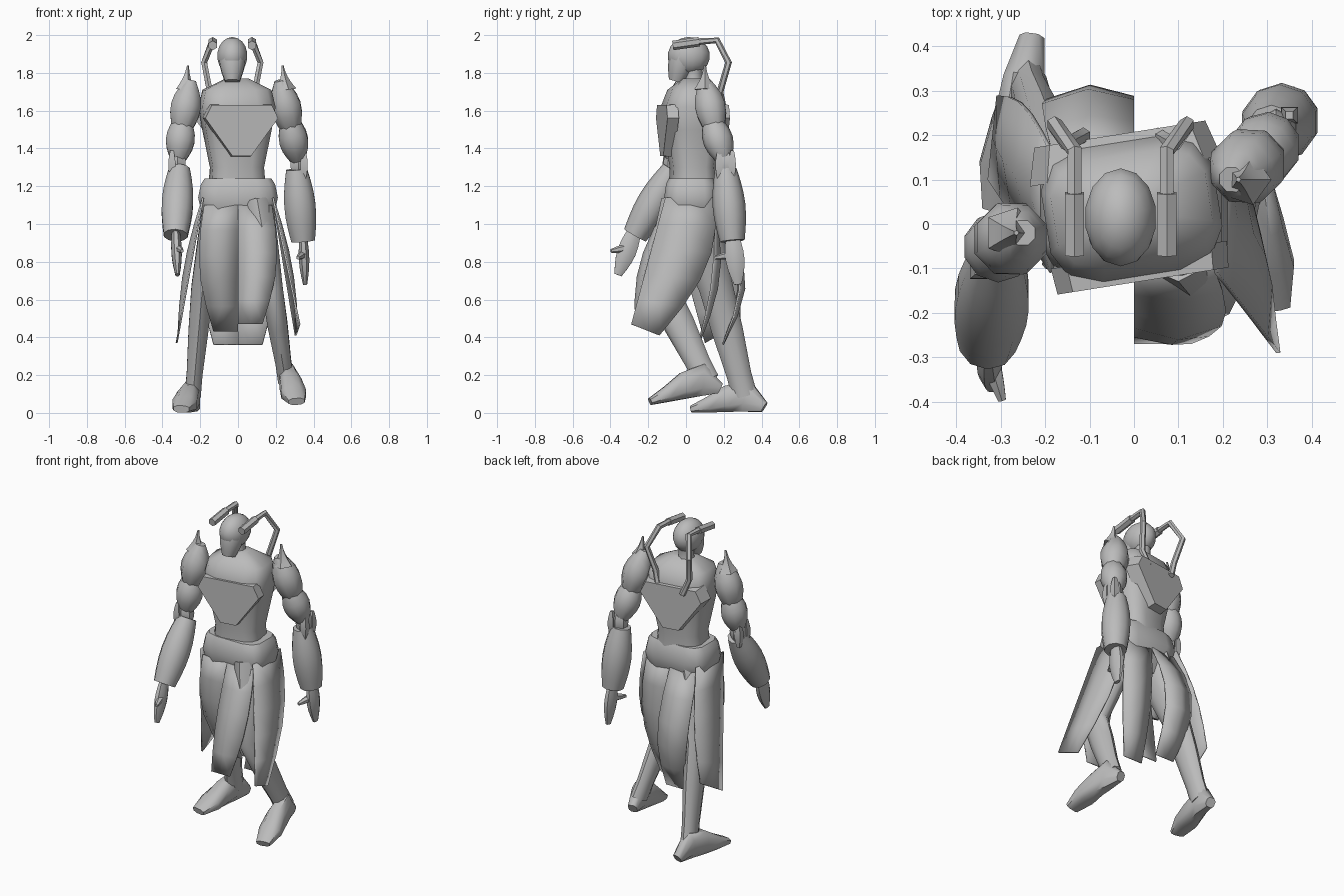
import bpy, bmesh, math
from mathutils import Vector, Matrix

if "Cube" in bpy.data.objects:
    bpy.data.objects.remove(bpy.data.objects["Cube"], do_unlink=True)

colour = (0.5, 0.5, 0.5, 1)
grey = bpy.data.materials.new("plain grey")
grey.use_nodes = True
grey.diffuse_color = colour
grey.node_tree.nodes["Principled BSDF"].inputs["Base Color"].default_value = colour


def finish(name, bm, angle=50):
    bmesh.ops.recalc_face_normals(bm, faces=bm.faces)
    mesh = bpy.data.meshes.new(name)
    bm.to_mesh(mesh)
    bm.free()
    obj = bpy.data.objects.new(name, mesh)
    bpy.context.collection.objects.link(obj)
    mesh.materials.append(grey)
    bpy.ops.object.select_all(action="DESELECT")
    obj.select_set(True)
    bpy.context.view_layer.objects.active = obj
    bpy.ops.object.shade_smooth_by_angle(angle=math.radians(angle))
    return obj


def bridge(bm, rings):
    """Join rings of vertices into a closed skin with end caps."""
    for lower, upper in zip(rings, rings[1:]):
        for i in range(len(lower)):
            bm.faces.new((lower[i - 1], lower[i], upper[i], upper[i - 1]))
    bm.faces.new(rings[0])
    bm.faces.new(rings[-1])


def tube(name, points, radii, deep=1, sides=10, square=1, angle=50):
    """Tube through points; deep is a ratio or a list of front-to-back radii."""
    bm = bmesh.new()
    points = [Vector(p) for p in points]
    depths = deep if isinstance(deep, list) else [deep * r for r in radii]
    rings = []
    for k, (point, width, depth) in enumerate(zip(points, radii, depths)):
        ahead = points[min(k + 1, len(points) - 1)]
        behind = points[max(k - 1, 0)]
        way = (ahead - behind).normalized()
        front = way.cross(Vector((1, 0, 0))).normalized()
        across = way.cross(front)
        ring = []
        for i in range(sides):
            turn = math.tau * (i + 0.5) / sides
            u, v = (math.copysign(abs(w) ** square, w) for w in (math.cos(turn), math.sin(turn)))
            ring.append(bm.verts.new(point + across * u * width + front * v * depth))
        rings.append(ring)
    bridge(bm, rings)
    return finish(name, bm, angle)


def swell(name, start, end, first, middle, last, deep=1, sides=10):
    """Limb piece whose radius bulges between its two ends."""
    start, end = Vector(start), Vector(end)
    steps = [i / 6 for i in range(7)]
    radii = [first + (last - first) * f + (middle - (first + last) / 2) * math.sin(math.pi * f)
             for f in steps]
    return tube(name, [start.lerp(end, f) for f in steps], radii, deep, sides)


def stack(name, y, heights, widths, deep, square):
    """Body part built from level rounded-box rings."""
    return tube(name, [(0, y, z) for z in heights], widths, deep, sides=12, square=square)


def armour(name, half_outline, outer, inner, grow):
    """Flat plate with sloping sides, mirrored from half an outline."""
    outline = half_outline + [(-x, z) for x, z in reversed(half_outline)]
    centre = sum(z for x, z in outline) / len(outline)
    bm = bmesh.new()
    bridge(bm, [[bm.verts.new((x * s, y, centre + (z - centre) * s)) for x, z in outline]
                for y, s in ((outer, 1), (inner, grow))])
    return finish(name, bm, angle=15)


def panel(name, tops, hems, bulges, swell_out):
    """Cloth strip between two edges, each edge bellied by its own bulge."""
    bm = bmesh.new()
    rows = []
    for f in (i / 5 for i in range(6)):
        belly = math.sin(math.pi * f)
        a, b = (Vector(top).lerp(Vector(hem), f) + Vector(bulge) * belly
                for top, hem, bulge in zip(tops, hems, bulges))
        crest = a.lerp(b, 0.5) + Vector(swell_out) * belly
        rows.append([bm.verts.new(p) for p in (a, crest, b)])
    for upper, lower in zip(rows, rows[1:]):
        for i in range(2):
            bm.faces.new((upper[i], upper[i + 1], lower[i + 1], lower[i]))
    obj = finish(name, bm)
    obj.modifiers.new("thickness", "SOLIDIFY").thickness = 0.01


# Torso with chest and back armour, slightly twisted to the side
torso = stack("torso", 0.035, [1.18, 1.3, 1.5, 1.62, 1.71, 1.77], [0.15, 0.14, 0.18, 0.2, 0.18, 0.06],
              [0.12, 0.115, 0.145, 0.16, 0.125, 0.05], square=0.6)
outline = [(0.16, 1.63), (0.195, 1.56), (0.05, 1.36)]
chest = armour("chest_plate", outline, outer=-0.13, inner=-0.07, grow=1.03)
back = armour("back_plate", outline, outer=0.205, inner=0.12, grow=1.12)
for obj in (torso, chest, back):
    obj.data.transform(Matrix.Rotation(math.radians(9), 4, "Z"))

# Hips and belt
stack("hip_belt", 0.028, [0.96, 1.08, 1.14, 1.21, 1.24], [0.13, 0.2, 0.215, 0.2, 0.18],
      deep=0.68, square=0.5)

# Head, jaw and neck
middle = -0.03
skull = bmesh.new()
bmesh.ops.create_uvsphere(skull, u_segments=14, v_segments=9, radius=0.1,
                          matrix=Matrix.Translation((middle, 0.015, 1.89))
                          @ Matrix.Diagonal((0.82, 1.12, 1, 1)))
finish("head", skull)
swell("jaw", (middle, -0.01, 1.9), (middle, -0.052, 1.755), 0.075, 0.066, 0.04)
swell("neck", (middle, 0.04, 1.83), (middle, 0.04, 1.68), 0.05, 0.05, 0.08)

# Emitter boxes beside the head, with pipes bending down into the back
for side, name in ((-1, "right"), (1, "left")):
    x = middle + side * 0.104
    tube(name + "_head_box", [(x, -0.07, 1.945), (x, 0.07, 1.965)], [0.025] * 2, sides=6, angle=30)
    bends = [(x, 0.06, 1.965), (x, 0.165, 1.972), (x + side * 0.045, 0.225, 1.855),
             (x + side * 0.015, 0.18, 1.7), (x - side * 0.02, 0.2, 1.6)]
    tube(name + "_head_pipe", bends, [0.018] * len(bends), sides=6, angle=35)


def build_arm(name, side, shoulder, elbow, wrist, fingertip):
    shoulder, elbow, wrist, fingertip = map(Vector, (shoulder, elbow, wrist, fingertip))
    up = Vector((0, 0, 0.1))
    out = Vector((side * 0.03, 0, 0))
    swell(name + "_shoulder", shoulder + up - out, shoulder.lerp(elbow, 0.5), 0.03, 0.086, 0.05, sides=8)
    swell(name + "_shoulder_spike", shoulder + up / 2, shoulder + up * 1.8 - out / 2,
          0.06, 0.022, 0.006, sides=5)
    swell(name + "_upper_arm", shoulder.lerp(elbow, 0.3), elbow, 0.045, 0.08, 0.03)
    swell(name + "_elbow_joint", elbow + up * 0.7, elbow - up * 0.7, 0.03, 0.05, 0.03, sides=6)
    # Small guards at the front and rear of the elbow
    for label, shift in (("front", -1), ("rear", 1)):
        guard = elbow + out + Vector((0, shift * 0.035, 0))
        swell(f"{name}_{label}_elbow_guard", guard + up * 0.7, guard - up * 0.8,
              0.012, 0.027, 0.014, sides=4)
    swell(name + "_forearm", elbow - up * 0.3 - out / 3, wrist, 0.058, 0.087, 0.066)
    swell(name + "_hand", wrist + up * 0.3, fingertip, 0.02, 0.03, 0.012, deep=1.8, sides=8)
    knuckle = wrist.lerp(fingertip, 0.3)
    swell(name + "_thumb", knuckle, knuckle - out + Vector((0, -0.1, -0.02)),
          0.025, 0.02, 0.01, sides=6)


build_arm("left", 1, (0.25, 0.1, 1.66), (0.32, 0.21, 1.32), (0.345, 0.245, 0.91), (0.355, 0.275, 0.68))
build_arm("right", -1, (-0.28, -0.02, 1.66), (-0.32, -0.07, 1.32), (-0.33, -0.27, 0.94), (-0.32, -0.36, 0.73))


def build_leg(name, hip, knee, ankle, heel, toe):
    hip, knee, ankle, heel, toe = map(Vector, (hip, knee, ankle, heel, toe))
    tube(name + "_leg", [hip, hip.lerp(knee, 0.4), knee, knee.lerp(ankle, 0.4), knee.lerp(ankle, 0.8), ankle],
         [0.09, 0.08, 0.06, 0.055, 0.044, 0.045], deep=1.5)
    # Foot resting on the line from heel to toe
    heights = [0.03, 0.09, 0.075, 0.045, 0.02]
    sole = [heel.lerp(toe, i / 4) + Vector((0, 0, h)) for i, h in enumerate(heights)]
    tube(name + "_foot", sole, [0.03, 0.05, 0.06, 0.07, 0.045], heights, sides=8, square=0.75)


build_leg("left", (0.1, 0, 1.1), (0.18, -0.13, 0.66), (0.255, 0.11, 0.17), (0.25, 0.18, 0.1), (0.31, -0.19, 0.04))
build_leg("right", (-0.1, 0.03, 1.1), (-0.19, 0.16, 0.66), (-0.24, 0.31, 0.09), (-0.23, 0.415, 0), (-0.3, 0.03, 0))

# Front and back skirt halves swing with the legs
for name, side, top, hem, low, belly in (
        ("front_left", 1, -0.11, -0.27, 0.47, -0.03), ("front_right", -1, -0.11, 0.04, 0.43, -0.05),
        ("back_left", 1, 0.16, 0.07, 0.36, 0.04), ("back_right", -1, 0.16, 0.2, 0.36, 0.11)):
    panel(name + "_skirt", [(0, top, 1.1), (side * 0.18, top * 0.9, 1.1)],
          [(0, hem, low), (side * 0.13, hem, low)],
          [(0, belly, 0), (side * 0.05, belly, 0)], (0, math.copysign(0.03, belly), 0))

# Side skirts, one swept forward and one swept back
for name, side, front, rear, low_front, low_rear, belly in (
        ("left", 1, -0.29, -0.14, 0.47, 0.41, 0.1), ("right", -1, 0.1, 0.29, 0.37, 0.48, 0.04)):
    panel(name + "_side_skirt", [(side * 0.19, -0.11, 1.14), (side * 0.19, 0.16, 1.14)],
          [(side * 0.33, front, low_front), (side * 0.31, rear, low_rear)],
          [(0, 0, 0), (0, belly, 0)], (side * 0.03, 0, 0))
